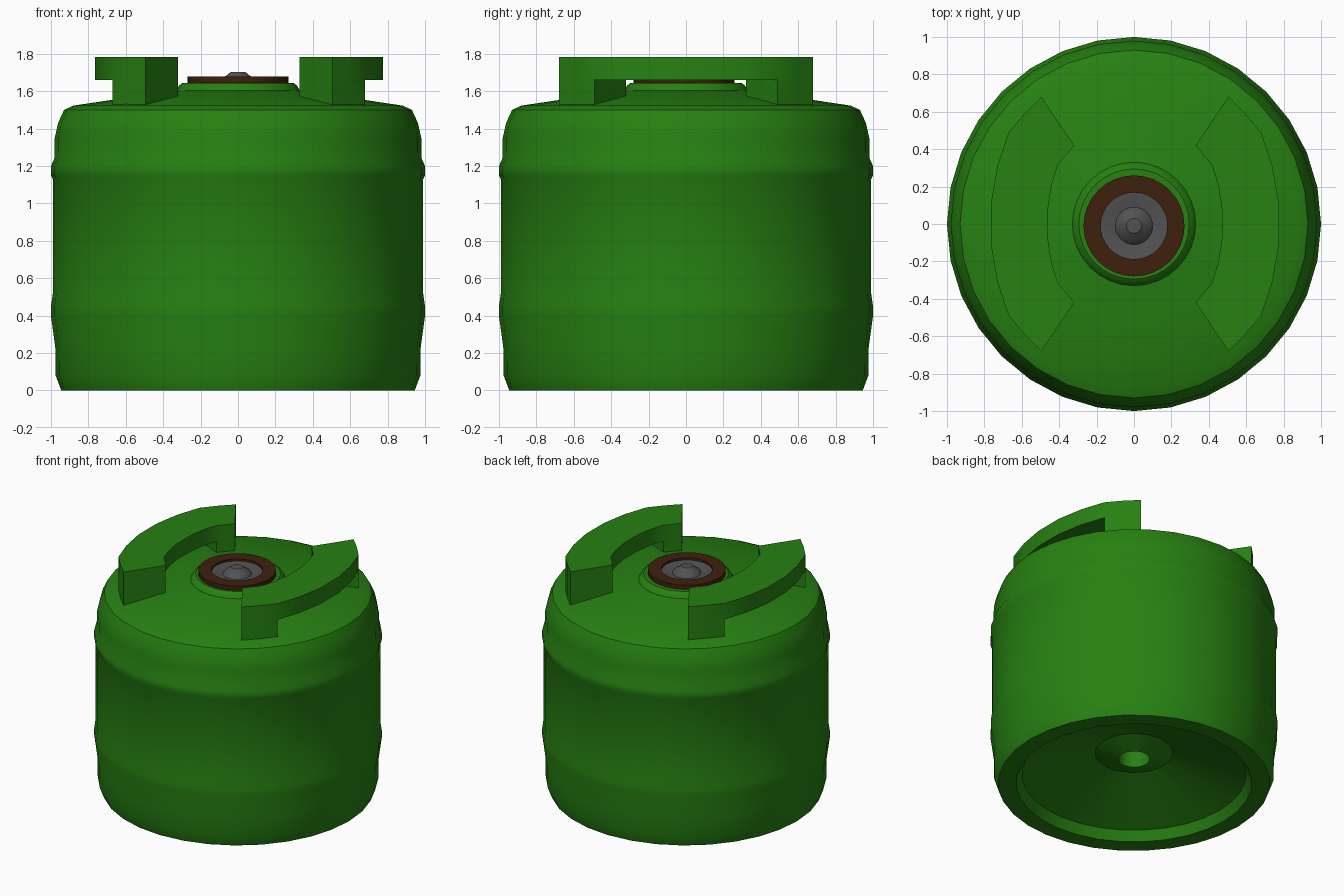
import bpy, bmesh, math
from mathutils import Vector

old = bpy.data.objects.get("Cube")
if old:
    bpy.data.objects.remove(old, do_unlink=True)


def material(name, rgb, rough=0.6):
    m = bpy.data.materials.new(name)
    m.use_nodes = True
    m.diffuse_color = (*rgb, 1)
    bsdf = next(n for n in m.node_tree.nodes if n.type == 'BSDF_PRINCIPLED')
    bsdf.inputs["Base Color"].default_value = (*rgb, 1)
    bsdf.inputs["Roughness"].default_value = rough
    return m


green = material("green paint", (0.02, 0.22, 0.006))
brown = material("brown ring", (0.05, 0.014, 0.004))
grey = material("dark grey metal", (0.085, 0.085, 0.088))


def finish(name, bm, mat, angle=30):
    bmesh.ops.recalc_face_normals(bm, faces=bm.faces)
    mesh = bpy.data.meshes.new(name)
    bm.to_mesh(mesh)
    bm.free()
    mesh.materials.append(mat)
    ob = bpy.data.objects.new(name, mesh)
    bpy.context.collection.objects.link(ob)
    bpy.ops.object.select_all(action='DESELECT')
    ob.select_set(True)
    bpy.context.view_layer.objects.active = ob
    bpy.ops.object.shade_smooth_by_angle(angle=math.radians(angle))
    return ob


def lathe(name, profile, mat, closed=False, centre_y=0, steps=32, angle=30):
    """Spin a (radius, height) profile around the vertical axis."""
    bm = bmesh.new()
    verts = [bm.verts.new((r, 0, z)) for r, z in profile]
    edges = [bm.edges.new(pair) for pair in zip(verts, verts[1:])]
    if closed:
        edges.append(bm.edges.new((verts[-1], verts[0])))
    bmesh.ops.spin(bm, geom=verts + edges, cent=(0, 0, 0), axis=(0, 0, 1),
                   angle=math.tau, steps=steps, use_merge=True)
    bmesh.ops.remove_doubles(bm, verts=bm.verts, dist=0.0005)
    bmesh.ops.translate(bm, verts=bm.verts, vec=(0, centre_y, 0))
    return finish(name, bm, mat, angle)


# Tank: hollow base, ribbed wall, rounded shoulder, sloping top and neck
lathe("tank_body", [
    (0, .45), (.11, .45), (.11, .19), (.27, .24), (.78, .07), (.82, 0),
    (.945, 0), (.975, .08), (.977, .23), (1, .4), (1, .45), (.99, .52),
    (.99, 1.13), (1, 1.15), (1, 1.2), (.982, 1.24), (.98, 1.35),
    (.962, 1.43), (.93, 1.5), (.88, 1.523), (.53, 1.575), (.33, 1.605),
    (.315, 1.63), (.295, 1.645), (0, 1.645)], green)

# Valve: brown seal ring around a dished metal plug
lathe("seal_ring", [(.27, 1.64), (.27, 1.678), (.178, 1.678), (.178, 1.64)],
      brown, closed=True, centre_y=-.01)
lathe("valve_plug", [(.18, 1.662), (.16, 1.66), (.1, 1.65), (.085, 1.67),
                     (.06, 1.685), (.04, 1.702), (0, 1.704)],
      grey, centre_y=-.01)

# Handles: curved slab on two legs; each station pairs an inner and outer point
half = [((.325, .42), (.5, .68)), ((.365, .37), (.59, .59)),
        ((.41, .32), (.675, .49)), ((.445, .21), (.735, .31)),
        ((.465, .08), (.77, .11))]
stations = half + [((a[0], -a[1]), (b[0], -b[1])) for a, b in reversed(half)]


def handle(name, side):
    bm = bmesh.new()
    rows = [[bm.verts.new((side * x + .005, y, 1.66)) for x, y in pair]
            for pair in stations]
    under = [bm.faces.new((a[0], a[1], b[1], b[0]))
             for a, b in zip(rows, rows[1:])]
    top = bmesh.ops.extrude_face_region(bm, geom=under, use_keep_orig=True)
    moved = [g for g in top["geom"] if isinstance(g, bmesh.types.BMVert)]
    bmesh.ops.translate(bm, verts=moved, vec=(0, 0, .123))
    # Pull the end faces down into legs that sink into the sloping top
    for end in (under[:2], under[-2:]):
        leg = bmesh.ops.extrude_face_region(bm, geom=end)
        foot = [g for g in leg["geom"] if isinstance(g, bmesh.types.BMVert)]
        for v in foot:
            r = Vector((v.co.x, v.co.y)).length
            v.co.z = 1.645 - .14 * r
        bmesh.ops.delete(bm, geom=[f for f in end if f.is_valid],
                         context='FACES_ONLY')
    finish(name, bm, green)


handle("left_handle", 1)
handle("right_handle", -1)
